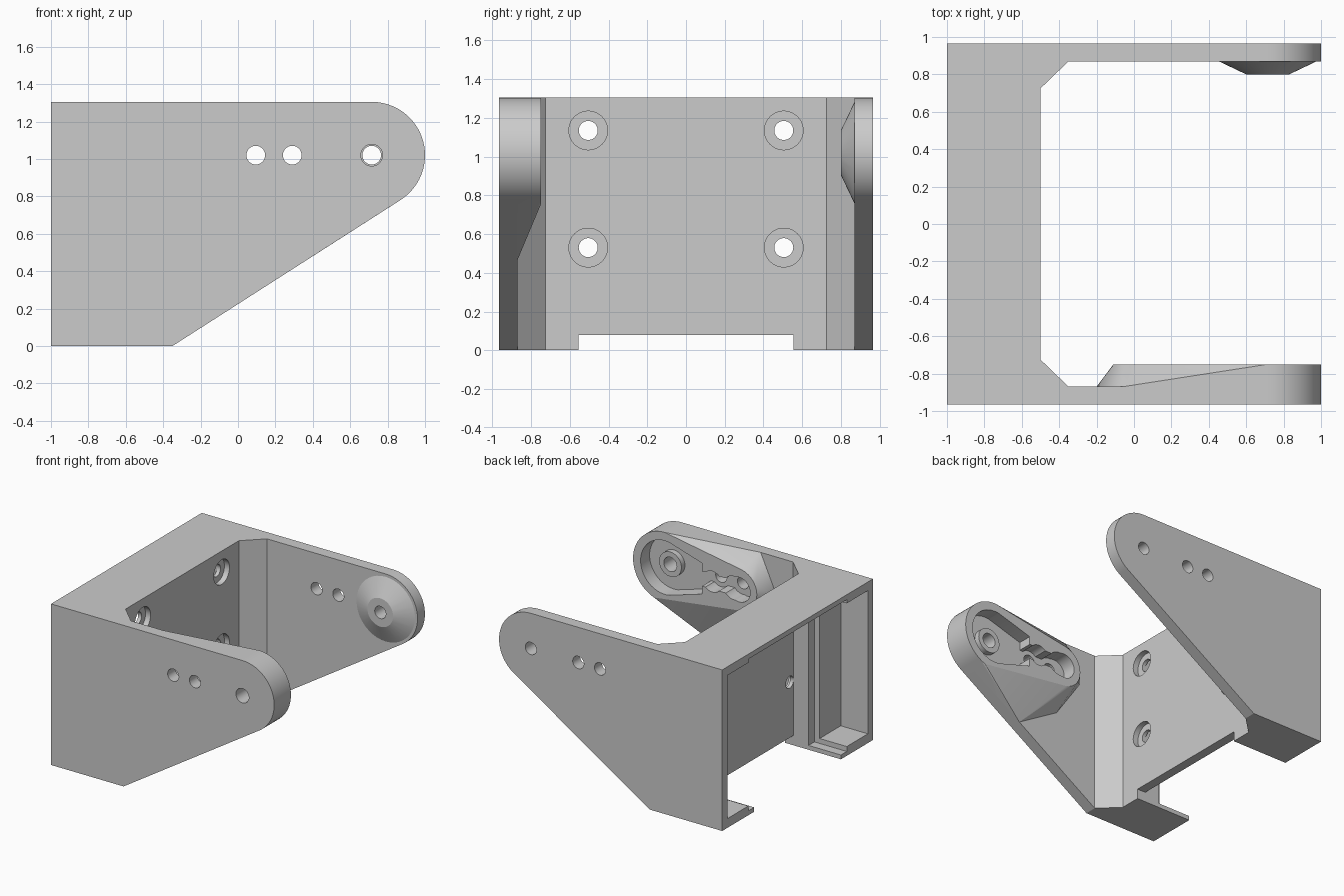
import bpy, bmesh
from math import sin, cos, radians
from mathutils import Vector

cube = bpy.data.objects.get("Cube")
if cube:
    bpy.data.objects.remove(cube, do_unlink=True)

grey = bpy.data.materials.new("plain_grey")
grey.use_nodes = True
grey.diffuse_color = (0.6, 0.6, 0.6, 1)
grey.node_tree.nodes["Principled BSDF"].inputs["Base Color"].default_value = (0.6, 0.6, 0.6, 1)


def place(axis, u, v, w):
    """Map profile coordinates u, v and depth w to model space."""
    return Vector({"x": (w, u, v), "y": (u, w, v), "z": (u, v, w)}[axis])


def finish(name, bm):
    bmesh.ops.recalc_face_normals(bm, faces=bm.faces)
    mesh = bpy.data.meshes.new(name)
    bm.to_mesh(mesh)
    bm.free()
    mesh.materials.append(grey)
    obj = bpy.data.objects.new(name, mesh)
    bpy.context.collection.objects.link(obj)
    return obj


def loft(name, axis, low, high, a, b):
    """Solid between two matching profiles at depths a and b."""
    bm = bmesh.new()
    v0 = [bm.verts.new(place(axis, u, v, a)) for u, v in low]
    v1 = [bm.verts.new(place(axis, u, v, b)) for u, v in high]
    n = len(v0)
    bm.faces.new(v0)
    bm.faces.new(v1)
    for i in range(n):
        j = (i + 1) % n
        bm.faces.new((v0[i], v0[j], v1[j], v1[i]))
    return finish(name, bm)


def prism(name, axis, pts, a, b):
    return loft(name, axis, pts, pts, a, b)


def arc(cu, cv, r, start=0, end=360, n=40):
    steps = n if end - start == 360 else n + 1
    return [(cu + r * cos(radians(start + (end - start) * i / n)),
             cv + r * sin(radians(start + (end - start) * i / n))) for i in range(steps)]


def rect(u0, u1, v0, v1):
    return [(u0, v0), (u1, v0), (u1, v1), (u0, v1)]


def combine(obj, other, operation):
    """Apply a boolean with another solid and remove that solid."""
    other.hide_render = True
    mod = obj.modifiers.new("combine", "BOOLEAN")
    mod.operation = operation
    mod.solver = "EXACT"
    mod.object = other
    bpy.context.view_layer.objects.active = obj
    bpy.ops.object.modifier_apply(modifier=mod.name)
    bpy.data.objects.remove(other, do_unlink=True)


def cut(obj, axis, pts, a, b):
    combine(obj, prism("cutter", axis, pts, a, b), "DIFFERENCE")


PX, PZ, R = 0.715, 1.02, 0.285     # pivot centre and arm tip radius
TOP, HALF, INNER, FLAT = 1.305, 0.965, 0.87, -0.75
tip = arc(PX, PZ, R, -57.4, 90, 24)

# U-shaped frame: side profile across the full width, hollowed between the arms
frame = prism("frame", "y", [(-1, 0), (-0.35, 0)] + tip + [(-1, TOP)], -HALF, HALF)
cut(frame, "z", [(-0.5, -0.725), (-0.35, -INNER), (1.2, -INNER),
                 (1.2, INNER), (-0.35, INNER), (-0.5, 0.725)], -0.2, 1.6)

# Horn mount: faceted hull on the inside of the front arm
base = tip + [(-0.06, TOP), (-0.2, 1.0), (0.02, 0.68), (0.38, 0.467)]
face = tip + arc(PX, PZ, R, -70, -57.4, 4) + arc(0.06, PZ, 0.17, 90, 270, 16)
bm = bmesh.new()
for pts, y in ((base, -INNER), (face, FLAT)):
    for u, v in pts:
        bm.verts.new((u, y, v))
bmesh.ops.remove_doubles(bm, verts=bm.verts, dist=0.0005)
hull = bmesh.ops.convex_hull(bm, input=bm.verts)
loose = {g for g in hull["geom_interior"] + hull["geom_unused"] if isinstance(g, bmesh.types.BMVert)}
bmesh.ops.delete(bm, geom=list(loose), context="VERTS")
bmesh.ops.dissolve_limit(bm, angle_limit=radians(0.5), verts=bm.verts, edges=bm.edges)
mount = finish("horn_mount", bm)
combine(frame, mount, "UNION")

# Conical pivot boss on the back arm
cone = loft("pivot_cone", "y", arc(PX, PZ, 0.115), arc(PX, PZ, 0.262), 0.8, INNER)
combine(frame, cone, "UNION")

# Horn pocket: tapered head, narrow neck and scallops round the screw holes
FLOOR = -0.865
head = arc(PX, PZ, 0.217, -100, 100, 32) + [(0.38, PZ + 0.125), (0.38, PZ - 0.125)]
cut(frame, "y", head, FLOOR, -0.6)
cut(frame, "y", rect(0.04, 0.45, PZ - 0.06, PZ + 0.06), FLOOR, -0.6)
for x, r in ((0.29, 0.085), (0.095, 0.095), (0.05, 0.1)):
    cut(frame, "y", arc(x, PZ, r), FLOOR, -0.6)

# Raised ring round the pivot hole in the pocket
combine(frame, prism("pivot_ring", "y", arc(PX, PZ, 0.1), -0.9, -0.82), "UNION")

# Stepped cavity open at the rear of the web: floor depth, half width, bottom, top
for depth, half_y, low, high in ((-0.757, 0.9, 0.075, 1.235), (-0.71, 0.63, 0.035, 1.265),
                                 (-0.575, 0.555, 0.035, 1.265)):
    cut(frame, "x", rect(-half_y, half_y, low, high), -1.2, depth)

# Cable notch under the web
cut(frame, "x", rect(-0.555, 0.555, -0.2, 0.08), -1.3, -0.42)

# Counterbored screw holes through the web
for y in (-0.505, 0.505):
    for z in (0.53, 1.135):
        cut(frame, "x", arc(y, z, 0.1), -0.545, -0.4)
        cut(frame, "x", arc(y, z, 0.049), -0.65, -0.3)

# Cross holes through both arms, wider at the front pivot
for x in (0.095, 0.29, PX):
    cut(frame, "y", arc(x, PZ, 0.05), -1.2, 1.2)
cut(frame, "y", arc(PX, PZ, 0.058), -1.2, -0.7)

# Smooth the round surfaces and keep edges sharp
bpy.ops.object.select_all(action="DESELECT")
frame.select_set(True)
bpy.context.view_layer.objects.active = frame
bpy.ops.object.shade_smooth_by_angle(angle=radians(15))
